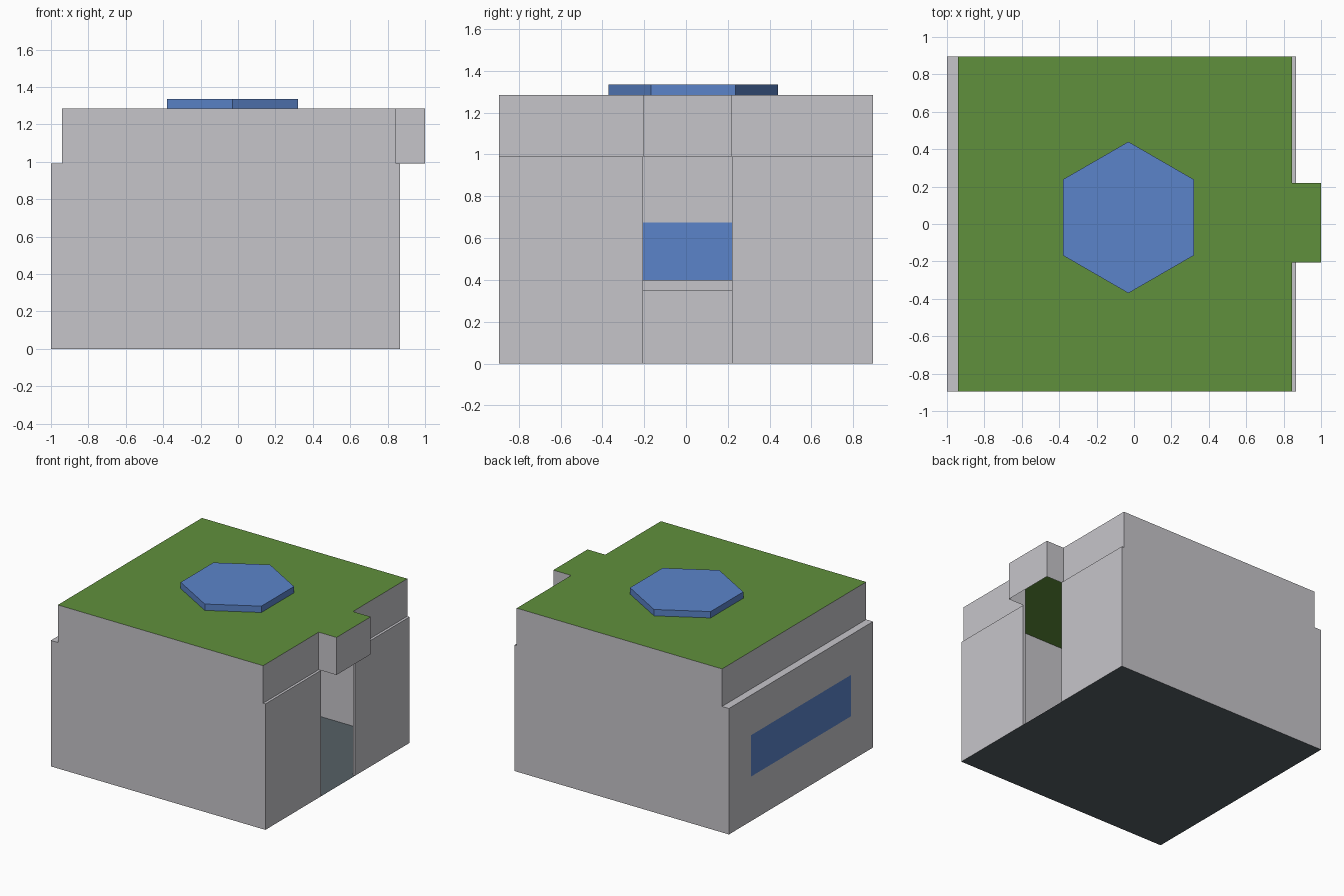
import bpy, math

if "Cube" in bpy.data.objects:
    bpy.data.objects.remove(bpy.data.objects["Cube"])


def material(name, rgb):
    m = bpy.data.materials.new(name)
    m.diffuse_color = (*rgb, 1)
    m.use_nodes = True
    m.node_tree.nodes["Principled BSDF"].inputs["Base Color"].default_value = m.diffuse_color
    return m


GREY = material("wall_grey", (0.565, 0.558, 0.591))
GREEN = material("roof_green", (0.117, 0.279, 0.045))
BLUE = material("glass_blue", (0.105, 0.231, 0.591))
SLATE = material("floor_slate", (0.093, 0.117, 0.133))


def build(name, faces, mats, slots=None):
    """Make one object from faces given as lists of corner points."""
    verts, index, polys = [], {}, []
    for face in faces:
        for p in face:
            if p not in index:
                index[p] = len(verts)
                verts.append(p)
        polys.append([index[p] for p in face])
    me = bpy.data.meshes.new(name)
    me.from_pydata(verts, [], polys)
    for m in mats:
        me.materials.append(m)
    for i, s in enumerate(slots or []):
        me.polygons[i].material_index = s
    ob = bpy.data.objects.new(name, me)
    bpy.context.collection.objects.link(ob)
    return ob


def flat(outline, z):
    return [(x, y, z) for x, y in outline]


def wall(a, b, z0, z1):
    return [(*a, z0), (*b, z0), (*b, z1), (*a, z1)]


def rect(x0, x1, y0, y1):
    return [(x0, y0), (x1, y0), (x1, y1), (x0, y1)]


# Main levels and extents
W = 0.895                    # half depth
L, R = -1.0, 0.865           # lower storey
UL, UR = -0.94, 0.845        # upper band
D0, D1 = -0.205, 0.22        # doorway
MID, TOP = 0.99, 1.285

# Roof with porch tab, open shell underneath
outline = [(UL, -W), (UR, -W), (UR, D0), (1.0, D0),
           (1.0, D1), (UR, D1), (UR, W), (UL, W)]
build("roof", [flat(outline, TOP)], [GREEN])
build("upper_walls",
      [wall(a, b, MID, TOP) for a, b in zip(outline, outline[1:] + outline[:1])],
      [GREY])

# Lower walls with door jambs, front and back
back = [(UR, D1), (R, D1), (R, W), (L, W)]
front = [(L, -W), (R, -W), (R, D0), (UR, D0)]
build("lower_walls",
      [wall(a, b, 0, MID) for path in (back, front) for a, b in zip(path, path[1:])],
      [GREY])

# Left wall with the window cut in as its middle cell
ys, zs = [W, 0.62, -0.62, -W], [0, 0.35, 0.675, MID]
cells = [(i, j) for i in range(3) for j in range(3)]
build("window_wall",
      [wall((L, ys[i]), (L, ys[i + 1]), zs[j], zs[j + 1]) for i, j in cells],
      [GREY, BLUE], [int(c == (1, 1)) for c in cells])

# Inner sill covering the foot of the window
build("inner_sill", [wall((L + 0.008, -0.62), (L + 0.008, 0.62), 0.35, 0.40)], [GREY])

# Ledges between the storeys
build("ledges",
      [flat(rect(*r), MID) for r in ((L, UL, -W, W), (UR, R, -W, D0), (UR, R, D1, W))],
      [GREY])

# Floor
build("floor", [flat(rect(L, R, -W, W)[::-1], 0)], [SLATE])

# Six-sided skylight on the roof
bpy.ops.mesh.primitive_cylinder_add(vertices=6, radius=0.405, depth=0.05,
                                    location=(-0.03, 0.035, TOP + 0.025))
sky = bpy.context.object
sky.name = "roof_skylight"
sky.data.materials.append(BLUE)
